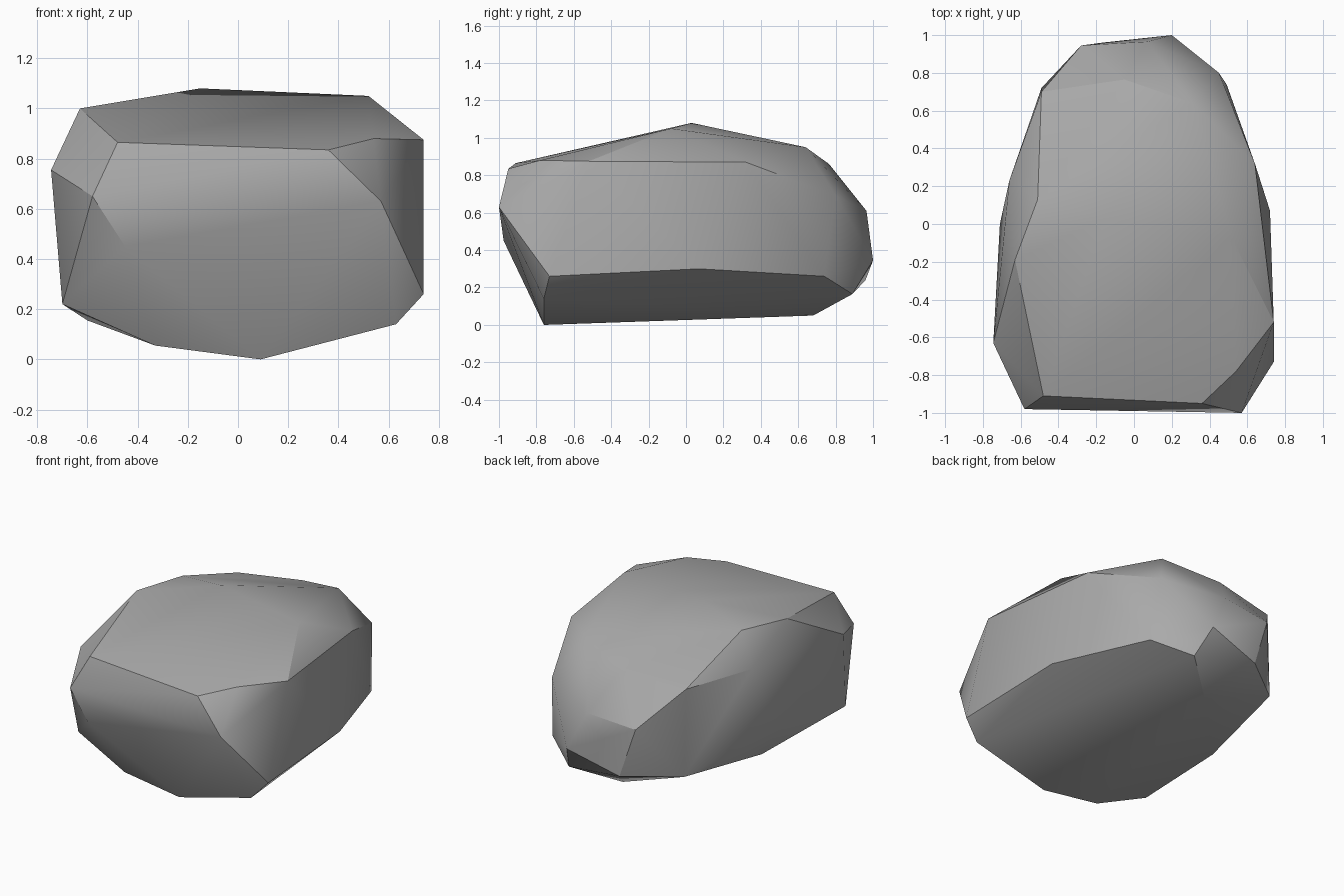
import bpy
import bmesh
import math

# Remove the default object only
default = bpy.data.objects.get("Cube")
if default:
    bpy.data.objects.remove(default, do_unlink=True)


def make_material(name, grey):
    """One flat stone colour for viewport and render."""
    material = bpy.data.materials.new(name)
    material.use_nodes = True
    colour = (grey, grey, grey, 1)
    material.diffuse_color = colour
    shader = next(n for n in material.node_tree.nodes if n.type == "BSDF_PRINCIPLED")
    shader.inputs["Base Color"].default_value = colour
    shader.inputs["Roughness"].default_value = .9
    return material


def make_boulder(name, corner_groups, material, crease_angle):
    """Wrap a hull around the boulder corners and keep its main ridges sharp."""
    bm = bmesh.new()
    for group in corner_groups:
        for corner in group:
            bm.verts.new(corner)
    result = bmesh.ops.convex_hull(bm, input=bm.verts[:])
    spare = set(result["geom_interior"]) | set(result["geom_unused"])
    spare_verts = [v for v in spare if isinstance(v, bmesh.types.BMVert)]
    bmesh.ops.delete(bm, geom=spare_verts, context="VERTS")
    bmesh.ops.recalc_face_normals(bm, faces=bm.faces[:])

    mesh = bpy.data.meshes.new(name)
    bm.to_mesh(mesh)
    bm.free()
    mesh.materials.append(material)
    boulder = bpy.data.objects.new(name, mesh)
    bpy.context.collection.objects.link(boulder)

    bpy.ops.object.select_all(action="DESELECT")
    boulder.select_set(True)
    bpy.context.view_layer.objects.active = boulder
    bpy.ops.object.shade_smooth_by_angle(angle=crease_angle)
    return boulder


# Broad front face and the bevel above it
front_corners = [
    (.57, -1, .63), (-.58, -.98, .65), (-.45, -.975, .45),
    (-.48, -.91, .865), (.36, -.95, .835), (.54, -.78, .88),
]

# Gently domed top
top_corners = [
    (.52, -.08, 1.05), (-.15, .03, 1.08), (-.63, -.19, 1),
    (-.51, .13, 1.01), (.31, .64, .95), (-.05, .765, .86),
]

# Steep flanks on both sides
left_corners = [
    (.74, -.52, .875), (.74, -.73, .26), (.72, .07, .3),
    (.64, .32, .87), (.49, .74, .26),
]
right_corners = [
    (-.745, -.63, .755), (-.7, -.72, .22), (-.71, 0, .35),
    (-.66, .23, .825), (-.49, .7, .82), (-.49, .72, .23),
]

# Narrow rounded back
back_corners = [
    (.45, .8, .69), (.2, 1, .345), (.07, .965, .61),
    (-.28, .945, .58), (-.17, .96, .24), (.26, .89, .165),
]

# Shallow keel underneath
bottom_corners = [
    (.63, -.76, .14), (.09, -.76, 0), (-.33, -.75, .055),
    (-.6, .04, .155), (0, .68, .05),
]

stone = make_material("stone_grey", .4)
make_boulder(
    "boulder",
    [front_corners, top_corners, left_corners, right_corners, back_corners, bottom_corners],
    stone,
    math.radians(30),
)
